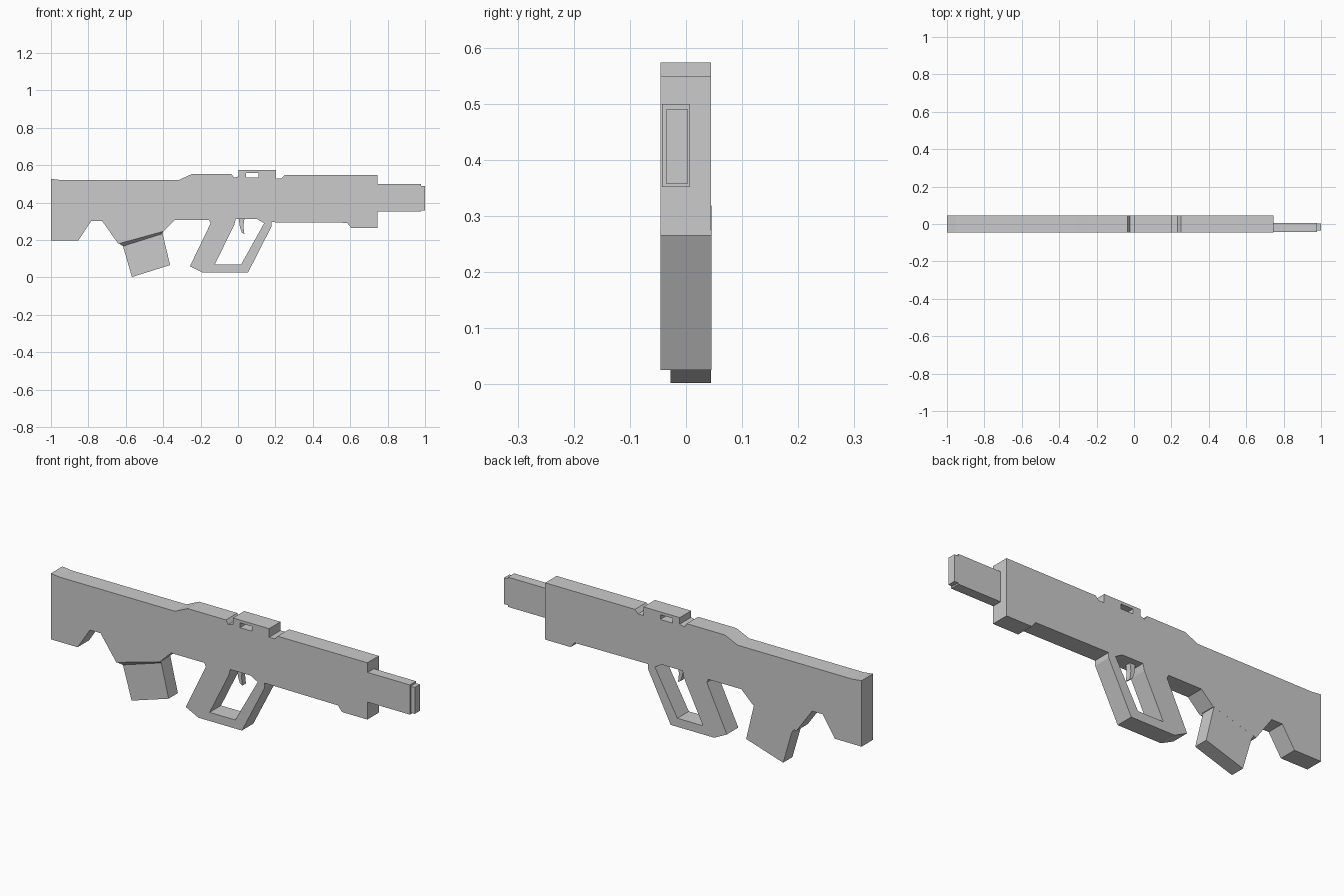
import bpy, bmesh
from math import pi

if "Cube" in bpy.data.objects:
    bpy.data.objects.remove(bpy.data.objects["Cube"])


def plate(name, loops, y0, y1):
    """Extrude x-z outlines (first = outer, rest = holes) from y0 to y1."""
    cu = bpy.data.curves.new(name, 'CURVE')
    cu.dimensions = '2D'
    cu.fill_mode = 'BOTH'
    cu.extrude = (y1 - y0) / 2
    for pts in loops:
        sp = cu.splines.new('POLY')
        sp.points.add(len(pts) - 1)
        for p, (x, z) in zip(sp.points, pts):
            p.co = (x, z, 0, 1)
        sp.use_cyclic_u = True
    ob = bpy.data.objects.new(name, cu)
    bpy.context.collection.objects.link(ob)
    ob.location.y = (y0 + y1) / 2
    ob.rotation_euler.x = pi / 2
    bpy.ops.object.select_all(action='DESELECT')
    ob.select_set(True)
    bpy.context.view_layer.objects.active = ob
    bpy.ops.object.convert(target='MESH')
    ob = bpy.context.object
    # weld caps to walls
    bm = bmesh.new()
    bm.from_mesh(ob.data)
    bmesh.ops.remove_doubles(bm, verts=bm.verts, dist=0.0003)
    bmesh.ops.recalc_face_normals(bm, faces=bm.faces)
    for f in bm.faces:
        f.smooth = False
    bm.to_mesh(ob.data)
    bm.free()
    return ob


def loft(name, front, back, y0, y1):
    """Join a front outline to a matching back outline."""
    bm = bmesh.new()
    a = [bm.verts.new((x, y0, z)) for x, z in front]
    b = [bm.verts.new((x, y1, z)) for x, z in back]
    bm.faces.new(a)
    bm.faces.new(b[::-1])
    for i in range(len(a)):
        j = (i + 1) % len(a)
        bm.faces.new((a[i], b[i], b[j], a[j]))
    bmesh.ops.recalc_face_normals(bm, faces=bm.faces)
    me = bpy.data.meshes.new(name)
    bm.to_mesh(me)
    bm.free()
    ob = bpy.data.objects.new(name, me)
    bpy.context.collection.objects.link(ob)
    return ob


def rect(x0, x1, z0, z1):
    return [(x0, z0), (x1, z0), (x1, z1), (x0, z1)]


# Body with stock, sight block and grip frame in one outline
outline = [
    (-1, .527), (-.95, .521), (-.316, .521), (-.246, .553), (-.035, .553),
    (-.022, .533), (.003, .54), (.003, .573), (.203, .573), (.203, .53),
    (.233, .53), (.25, .548), (.745, .548), (.745, .265), (.605, .265),
    (.583, .292), (.178, .295), (.178, .27), (.053, .025), (-.187, .025),
    (-.257, .06), (-.146, .29), (-.155, .307), (-.337, .307), (-.40, .246),
    (-.64, .18), (-.727, .302), (-.785, .302), (-.853, .198), (-1, .198)]
grip_hole = [(-.012, .312), (-.02, .28), (-.125, .068), (.016, .068),
             (.14, .29), (.102, .312)]
plate("body", [outline, grip_hole, rect(.043, .11, .535, .559)], -.045, .045)

# Slanted collar leading to the magazine
top = [(-.40, .25), (-.635, .185)]
loft("magazine_collar", [(-.635, .181), (-.40, .246)] + top,
     [(-.615, .167), (-.405, .233)] + top, -.045, -.028)

# Magazine, flush with the back side
plate("magazine", [[(-.63, .185), (-.615, .167), (-.567, .002), (-.363, .066),
                    (-.406, .245)]], -.028, .0448)

# Barrel and muzzle
plate("barrel", [rect(.74, .978, .351, .499)], -.043, .006)
plate("muzzle", [rect(.97, 1.0, .358, .49)], -.036, .004)

# Trigger
plate("trigger", [[(.003, .32), (.035, .32), (.029, .275), (.034, .232),
                   (.02, .24), (.01, .27)]], -.014, .014)
